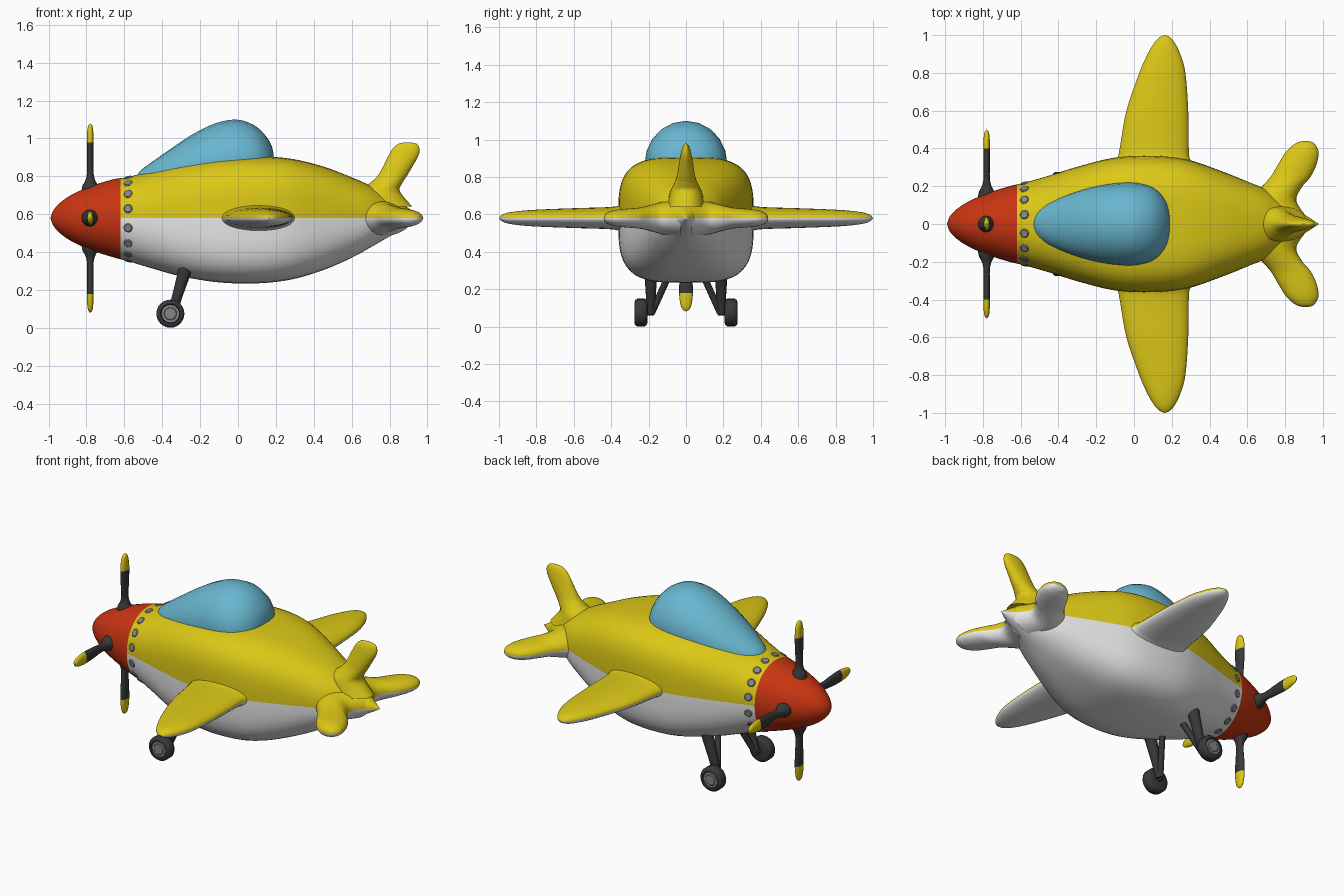
import bpy, bmesh, math
from mathutils import Vector

if "Cube" in bpy.data.objects:
    bpy.data.objects.remove(bpy.data.objects["Cube"])

ZC = 0.58  # height of the fuselage axis and of the paint split


def mat(name, r, g, b):
    m = bpy.data.materials.new(name)
    m.diffuse_color = (r, g, b, 1)
    m.use_nodes = True
    m.node_tree.nodes["Principled BSDF"].inputs["Base Color"].default_value = m.diffuse_color
    return m


YELLOW = mat("yellow", 0.72, 0.58, 0.008)
WHITE = mat("white", 0.8, 0.8, 0.8)
RED = mat("red", 0.58, 0.035, 0.006)
BLUE = mat("canopy blue", 0.14, 0.47, 0.63)
DARK = mat("dark grey", 0.04, 0.04, 0.04)
GREY = mat("mid grey", 0.24, 0.24, 0.25)


def smooth_rows(rows, k=5):
    """Catmull-Rom interpolation of profile rows."""
    out = []
    for i in range(len(rows) - 1):
        p1, p2 = rows[i], rows[i + 1]
        p0, p3 = rows[max(i - 1, 0)], rows[min(i + 2, len(rows) - 1)]
        for j in range(k):
            t = j / k
            out.append(tuple(
                0.5 * (2 * b + (c - a) * t + (2 * a - 5 * b + 4 * c - d) * t * t
                       + (3 * b - a - 3 * c + d) * t ** 3)
                for a, b, c, d in zip(p0, p1, p2, p3)))
    return out + [rows[-1]]


def power(v, e):
    return math.copysign(abs(v) ** e, v)


def loft(name, rings, mats, rule=None, cuts=(), angle=40):
    """Skin a list of rings, cut along paint lines, colour faces by rule."""
    bm = bmesh.new()
    vr = [[bm.verts.new(p) for p in ring] for ring in rings]
    n = len(vr[0])
    for a, b in zip(vr, vr[1:]):
        for i in range(n):
            bm.faces.new((a[i], a[(i + 1) % n], b[(i + 1) % n], b[i]))
    bm.faces.new(vr[0])
    bm.faces.new(vr[-1])
    bmesh.ops.remove_doubles(bm, verts=bm.verts, dist=1e-4)
    for co, no in cuts:
        geom = bm.verts[:] + bm.edges[:] + bm.faces[:]
        bmesh.ops.bisect_plane(bm, geom=geom, dist=1e-5, plane_co=co, plane_no=no)
    bmesh.ops.recalc_face_normals(bm, faces=bm.faces)
    for f in bm.faces:
        f.smooth = True
        if rule:
            f.material_index = rule(f.calc_center_median())
    me = bpy.data.meshes.new(name)
    bm.to_mesh(me)
    bm.free()
    for m in mats:
        me.materials.append(m)
    me.set_sharp_from_angle(angle=math.radians(angle))
    ob = bpy.data.objects.new(name, me)
    bpy.context.collection.objects.link(ob)
    return ob


SPLIT = ((0, 0, ZC), (0, 0, 1))


def two_tone(c):
    return 0 if c.z > ZC else 1


def lathe(name, p, q, profile, m, sides=24, angle=40):
    """Round part from p to q; profile holds (fraction, radius)."""
    p, q = Vector(p), Vector(q)
    rot = (q - p).to_track_quat('Z', 'Y')
    rings = [[p + (q - p) * t + rot @ Vector((r * math.cos(a), r * math.sin(a), 0))
              for a in (2 * math.pi * i / sides for i in range(sides))] for t, r in profile]
    return loft(name, rings, [m], angle=angle)


# Fuselage with spinner: x, half width, height above axis, depth below axis, squareness
def body_point(row, a):
    x, w, up, dn, n = row
    c, s = power(math.cos(a), 2 / n), power(math.sin(a), 2 / n)
    return Vector((x, max(w, 0) * c, ZC + s * max(up if s > 0 else dn, 0)))


RIVET_ROW = (-0.58, 0.219, 0.217, 0.228, 2.2)
body = [(-0.99, 0, 0, 0, 2), (-0.975, 0.04, 0.04, 0.04, 2), (-0.94, 0.077, 0.08, 0.08, 2),
        (-0.88, 0.117, 0.122, 0.122, 2), (-0.78, 0.162, 0.167, 0.168, 2),
        (-0.66, 0.2, 0.204, 0.207, 2.1), RIVET_ROW, (-0.45, 0.256, 0.25, 0.267, 2.5),
        (-0.3, 0.303, 0.288, 0.308, 2.9), (-0.1, 0.352, 0.317, 0.34, 3.4),
        (0.1, 0.362, 0.326, 0.345, 3.5), (0.28, 0.342, 0.313, 0.325, 3.4),
        (0.45, 0.285, 0.272, 0.275, 3), (0.6, 0.225, 0.215, 0.21, 2.6),
        (0.7, 0.182, 0.17, 0.155, 2.3), (0.8, 0.115, 0.112, 0.098, 2),
        (0.9, 0.052, 0.052, 0.047, 2), (0.98, 0, 0, 0, 2)]
N = 48
loft("fuselage", [[body_point(r, 2 * math.pi * i / N) for i in range(N)] for r in smooth_rows(body, 4)],
     [YELLOW, WHITE, RED], lambda c: 2 if c.x < -0.62 else two_tone(c),
     [SPLIT, ((-0.62, 0, 0), (1, 0, 0))])

# Ring of rivets behind the spinner
for i in range(16):
    a = 2 * math.pi * (i + 0.5) / 16
    p = body_point(RIVET_ROW, a)
    no = Vector((-0.25, math.cos(a), math.sin(a))).normalized()
    lathe(f"rivet_{i + 1}", p - no * 0.006, p + no * 0.005,
          [(0, 0.024), (0.6, 0.024), (1, 0.019)], GREY, 12, 20)


# Wings and tail surfaces: span, leading x, trailing x, half thickness
def surface(name, rows, place, sides=28):
    rings = []
    for s, le, te, t in smooth_rows(rows):
        mid, half = (le + te) / 2, max((te - le) / 2, 0)
        rings.append([place(mid - half * math.cos(a), s, max(t, 0) * math.sin(a))
                      for a in (2 * math.pi * i / sides for i in range(sides))])
    loft(name, rings, [YELLOW, WHITE], two_tone, [SPLIT], 60)


wing = [(0.27, -0.13, 0.34, 0.1), (0.34, -0.09, 0.298, 0.074), (0.40, -0.076, 0.29, 0.06),
        (0.6, -0.04, 0.287, 0.053), (0.8, 0.028, 0.272, 0.045), (0.9, 0.072, 0.245, 0.037),
        (0.96, 0.108, 0.215, 0.027), (0.99, 0.138, 0.188, 0.013), (1.0, 0.163, 0.165, 0)]
tailplane = [(0.03, 0.55, 0.92, 0.1), (0.12, 0.61, 0.86, 0.088), (0.19, 0.67, 0.885, 0.07),
             (0.25, 0.723, 0.935, 0.056), (0.32, 0.765, 0.968, 0.05), (0.38, 0.803, 0.977, 0.043),
             (0.42, 0.845, 0.96, 0.03), (0.435, 0.875, 0.94, 0.016), (0.44, 0.907, 0.91, 0)]
fin = [(0.06, 0.58, 0.92, 0.1), (0.14, 0.64, 0.855, 0.085), (0.18, 0.69, 0.865, 0.066),
       (0.22, 0.735, 0.89, 0.05), (0.27, 0.765, 0.92, 0.041), (0.33, 0.795, 0.953, 0.031),
       (0.37, 0.82, 0.957, 0.022), (0.393, 0.85, 0.94, 0.011), (0.4, 0.893, 0.9, 0)]
for side, sg in (("right", -1), ("left", 1)):
    surface(side + "_wing", wing, lambda x, s, t: Vector((x, sg * s, ZC + t)))
    surface(side + "_tailplane", tailplane, lambda x, s, t: Vector((x, sg * s, ZC + t)))
surface("tail_fin", fin, lambda x, s, t: Vector((x, t, ZC + s)))

# Canopy: x, half width, top z, centre z
canopy = [(-0.535, 0, 0.8, 0.8), (-0.515, 0.06, 0.83, 0.79), (-0.46, 0.108, 0.872, 0.79),
          (-0.36, 0.155, 0.942, 0.81), (-0.24, 0.193, 1.022, 0.835), (-0.12, 0.215, 1.08, 0.86),
          (-0.01, 0.221, 1.1, 0.87), (0.08, 0.205, 1.073, 0.87), (0.14, 0.165, 1.022, 0.87),
          (0.18, 0.095, 0.955, 0.87), (0.192, 0, 0.87, 0.87)]
rings = []
for x, w, top, zc in smooth_rows(canopy, 3):
    rings.append([Vector((x, max(w, 0) * math.cos(a), zc + max(top - zc, 0) * math.sin(a) * (1 if math.sin(a) > 0 else 0.6)))
                  for a in (2 * math.pi * i / 20 for i in range(20))])
loft("canopy", rings, [BLUE], angle=60)

# Propeller blades: radius, half thickness (x), half width
blade = [(0.12, 0.046, 0.046), (0.165, 0.043, 0.043), (0.2, 0.026, 0.029), (0.24, 0.017, 0.026),
         (0.32, 0.017, 0.034), (0.4, 0.018, 0.037), (0.455, 0.016, 0.031), (0.487, 0.011, 0.019),
         (0.5, 0, 0)]
for k in range(4):
    ang = k * math.pi / 2
    out = Vector((0, math.cos(ang), math.sin(ang)))
    across = Vector((0, -math.sin(ang), math.cos(ang)))
    hub = Vector((-0.78, 0, ZC))
    rings = [[hub + out * r + Vector((max(t, 0) * math.cos(a), 0, 0)) + across * max(w, 0) * math.sin(a)
              for a in (2 * math.pi * i / 16 for i in range(16))] for r, t, w in smooth_rows(blade, 3)]
    loft(f"propeller_blade_{k + 1}", rings, [DARK, YELLOW],
         lambda c: 1 if (c - hub).dot(out) > 0.4 else 0, [(hub + out * 0.4, out)], 60)

# Landing gear
for side, sg in (("right", -1), ("left", 1)):
    wx, wz = -0.357, 0.075
    lathe(side + "_tyre", (wx, sg * 0.207, wz), (wx, sg * 0.275, wz),
          [(0, 0), (0, 0.058), (0.06, 0.067), (0.2, 0.074), (0.8, 0.074), (0.94, 0.067),
           (1, 0.058), (1, 0.052), (0.9, 0.048), (0.9, 0)], DARK)
    lathe(side + "_wheel_hub", (wx, sg * 0.24, wz), (wx, sg * 0.274, wz),
          [(0, 0.046), (0.9, 0.046), (0.9, 0.034), (1, 0.03), (1, 0)], GREY)
    lathe(side + "_axle", (wx, sg * 0.17, wz), (wx, sg * 0.24, wz), [(0, 0.016), (1, 0.016)], DARK, 12)
    lathe(side + "_main_strut", (-0.35, sg * 0.188, 0.07), (-0.275, sg * 0.188, 0.32),
          [(0, 0.024), (0.4, 0.027), (1, 0.036)], DARK, 16)
    lathe(side + "_brace_strut", (-0.345, sg * 0.18, 0.08), (-0.28, sg * 0.085, 0.29),
          [(0, 0.018), (1, 0.018)], DARK, 12)
